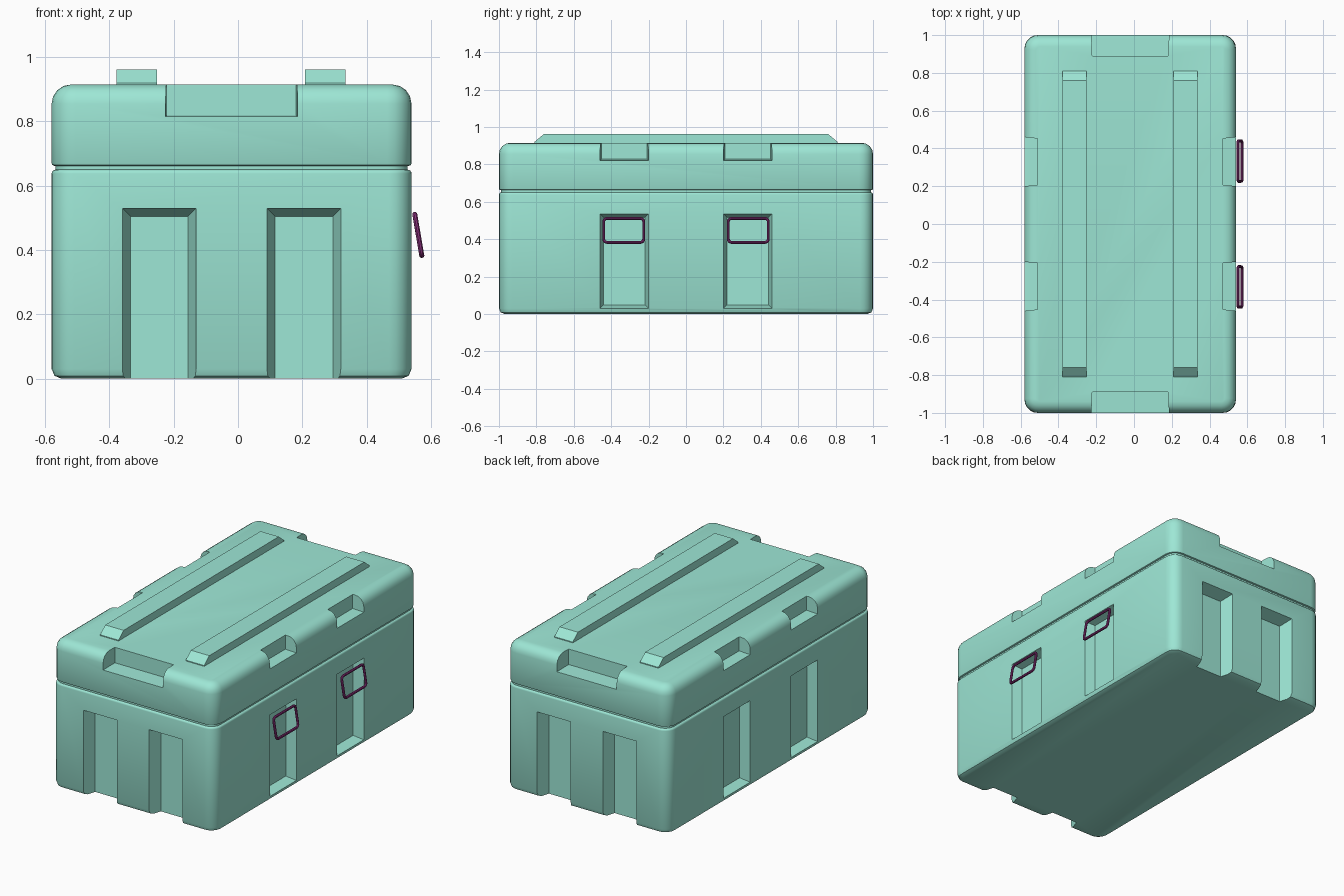
import bpy, bmesh, math
from mathutils import Vector

if "Cube" in bpy.data.objects:
    bpy.data.objects.remove(bpy.data.objects["Cube"])

CX = -0.02           # case centre in x (latch rings stick out on +x)
HX, HY = 0.56, 1.0   # case half sizes


def material(name, rgb):
    m = bpy.data.materials.new(name)
    m.diffuse_color = (*rgb, 1)
    m.use_nodes = True
    m.node_tree.nodes["Principled BSDF"].inputs["Base Color"].default_value = m.diffuse_color
    return m


MINT = material("mint_shell", (0.34, 0.80, 0.67))
PURPLE = material("purple_ring", (0.25, 0.03, 0.20))


def add_object(name, bm, mat=None):
    me = bpy.data.meshes.new(name)
    bmesh.ops.recalc_face_normals(bm, faces=bm.faces)
    bm.to_mesh(me)
    bm.free()
    ob = bpy.data.objects.new(name, me)
    bpy.context.collection.objects.link(ob)
    if mat:
        me.materials.append(mat)
    return ob


def hull(name, pts, mat=None):
    bm = bmesh.new()
    for p in pts:
        bm.verts.new(p)
    bmesh.ops.convex_hull(bm, input=bm.verts[:])
    bmesh.ops.dissolve_limit(bm, angle_limit=0.01, verts=bm.verts[:], edges=bm.edges[:])
    return add_object(name, bm, mat)


def rounded_box(name, z0, z1, corner, top=0, bottom=0, inset=0):
    bm = bmesh.new()
    bmesh.ops.create_cube(bm, size=2)
    for v in bm.verts:
        v.co = (CX + v.co.x * (HX - inset), v.co.y * (HY - inset), z1 if v.co.z > 0 else z0)
    upright = [e for e in bm.edges if abs(e.verts[0].co.z - e.verts[1].co.z) > 0.01]
    bmesh.ops.bevel(bm, geom=upright, offset=corner, segments=5, profile=0.5, affect='EDGES')
    for z, r, seg in ((z1, top, 4), (z0, bottom, 2)):
        if r:
            rim = [e for e in bm.edges if all(abs(v.co.z - z) < 1e-5 for v in e.verts)]
            bmesh.ops.bevel(bm, geom=rim, offset=r, segments=seg, profile=0.5, affect='EDGES')
    return add_object(name, bm, MINT)


def pocket(axis, sign, a0, a1, z0, z1, depth, taper):
    """Cutter sunk into a wall, narrowing inward by taper."""
    pts = []
    for d, t in ((-0.02, -taper * 0.02 / depth), (depth, taper)):
        for a in (a0 + t, a1 - t):
            for z in (z0 + t, z1 - t):
                if axis == 'x':
                    pts.append((CX + sign * (HX - d), a, z))
                else:
                    pts.append((a, sign * (HY - d), z))
    ob = hull("cutter", pts)
    ob.hide_render = True
    return ob


def carve(ob, cutters):
    for c in cutters:
        m = ob.modifiers.new("cut", 'BOOLEAN')
        m.operation, m.solver, m.object = 'DIFFERENCE', 'EXACT', c
    dg = bpy.context.evaluated_depsgraph_get()
    me = bpy.data.meshes.new_from_object(ob.evaluated_get(dg))
    ob.modifiers.clear()
    ob.data = me
    for c in cutters:
        bpy.data.objects.remove(c)


def smooth(ob):
    bpy.ops.object.select_all(action='DESELECT')
    ob.select_set(True)
    bpy.context.view_layer.objects.active = ob
    bpy.ops.object.shade_smooth_by_angle(angle=math.radians(30))


# Lower case: side pockets and open-bottomed end channels
base = rounded_box("base", 0, 0.65, 0.07, top=0.012, bottom=0.03)
cuts = []
for s in (-1, 1):
    for y in (-0.33, 0.33):
        cuts.append(pocket('x', s, y - 0.13, y + 0.13, 0.03, 0.535, 0.06, 0.018))
    for x in (-0.245, 0.205):
        cuts.append(pocket('y', s, x - 0.115, x + 0.115, -0.1, 0.53, 0.08, 0.025))
carve(base, cuts)
smooth(base)

# Recessed seam between base and lid
seam = rounded_box("seam", 0.63, 0.68, 0.06, inset=0.012)
smooth(seam)

# Lid with notched rim
lid = rounded_box("lid", 0.662, 0.915, 0.075, top=0.06, bottom=0.008)
cuts = []
for s in (-1, 1):
    for y in (-0.33, 0.33):
        cuts.append(pocket('x', s, y - 0.13, y + 0.13, 0.82, 1.0, 0.07, 0.008))
    cuts.append(pocket('y', s, CX - 0.205, CX + 0.205, 0.815, 1.0, 0.11, 0.004))
carve(lid, cuts)
smooth(lid)

# Long rails on top with sloping ends
for side, x in (("left", -0.315), ("right", 0.272)):
    hull(f"top_rail_{side}",
         [(x + sx * 0.063, sy * hy, z) for sx in (-1, 1) for sy in (-1, 1)
          for hy, z in ((0.81, 0.905), (0.81, 0.92), (0.76, 0.962))], MINT)


# Tilted latch rings on the right side
def latch_ring(name, yc):
    hw, hh, r = 0.107, 0.064, 0.018
    path = []
    for i, (sy, sz) in enumerate(((1, 1), (-1, 1), (-1, -1), (1, -1))):
        for k in range(5):
            a = math.pi / 2 * (i + k / 4)
            path.append((sy * (hw - r) + r * math.cos(a), sz * (hh - r) + r * math.sin(a)))
    cu = bpy.data.curves.new(name, 'CURVE')
    cu.dimensions = '3D'
    cu.bevel_depth, cu.bevel_resolution = 0.008, 2
    sp = cu.splines.new('POLY')
    sp.points.add(len(path) - 1)
    for p, (y, z) in zip(sp.points, path):
        p.co = (0.561 - z * 0.17, yc + y, 0.447 + z, 1)
    sp.use_cyclic_u = True
    tmp = bpy.data.objects.new(name + "_path", cu)
    bpy.context.collection.objects.link(tmp)
    dg = bpy.context.evaluated_depsgraph_get()
    me = bpy.data.meshes.new_from_object(tmp.evaluated_get(dg))
    bpy.data.objects.remove(tmp)
    me.materials.clear()
    me.materials.append(PURPLE)
    ob = bpy.data.objects.new(name, me)
    bpy.context.collection.objects.link(ob)
    smooth(ob)


latch_ring("latch_ring_front", -0.333)
latch_ring("latch_ring_back", 0.333)
